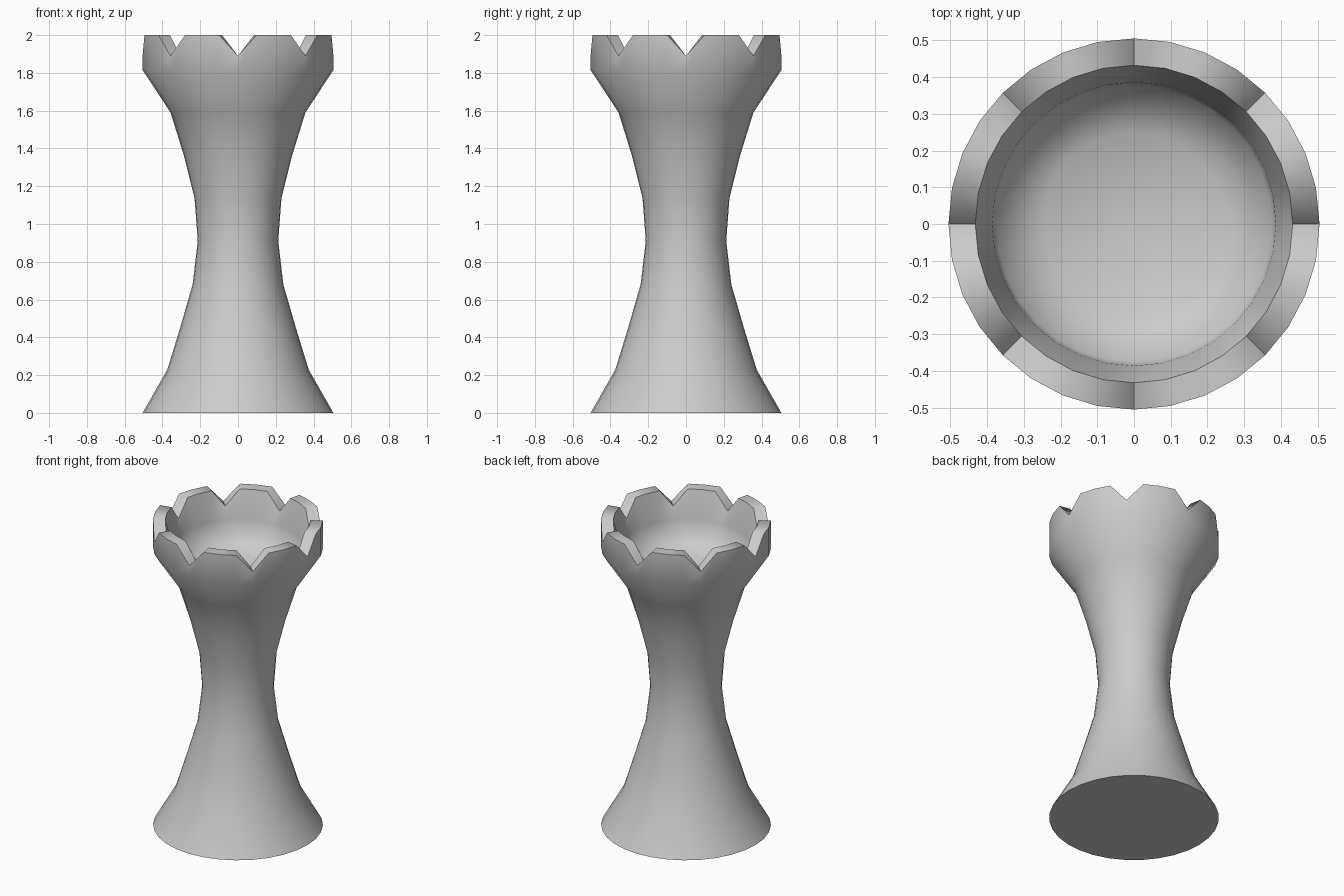
import bpy, bmesh, math

if "Cube" in bpy.data.objects:
    bpy.data.objects.remove(bpy.data.objects["Cube"])

SEG = 32          # sides of the turned body
NOTCH_EVERY = 4   # one V notch per four sides
NOTCH_Z = 1.89

# profile (radius, height): base, waist, flared head, rim, inner bowl
PROFILE = [
    (0.505, 0.0), (0.375, 0.227), (0.305, 0.455), (0.24, 0.68),
    (0.213, 0.91), (0.23, 1.136), (0.287, 1.364), (0.357, 1.59),
    (0.505, 1.815), (0.505, 2.0),
    (0.432, 2.0), (0.386, 1.82), (0.375, 1.72), (0.25, 1.65),
]
BOWL_CENTRE_Z = 1.63


def ring(bm, radius, z):
    verts = []
    for i in range(SEG):
        a = 2 * math.pi * i / SEG
        # rim points drop at each notch
        h = NOTCH_Z if z == 2.0 and i % NOTCH_EVERY == 0 else z
        verts.append(bm.verts.new((radius * math.cos(a), radius * math.sin(a), h)))
    return verts


def fan(bm, loop, z):
    c = bm.verts.new((0, 0, z))
    for i in range(SEG):
        bm.faces.new((loop[i], loop[(i + 1) % SEG], c))


bm = bmesh.new()
rings = [ring(bm, r, z) for r, z in PROFILE]

# turned walls
for lo, hi in zip(rings, rings[1:]):
    for i in range(SEG):
        j = (i + 1) % SEG
        bm.faces.new((lo[i], lo[j], hi[j], hi[i]))

# underside and bowl floor
fan(bm, rings[0], 0.0)
fan(bm, rings[-1], BOWL_CENTRE_Z)
bmesh.ops.recalc_face_normals(bm, faces=bm.faces[:])

mesh = bpy.data.meshes.new("castle_tower_piece")
bm.to_mesh(mesh)
bm.free()
tower = bpy.data.objects.new("castle_tower_piece", mesh)
bpy.context.collection.objects.link(tower)

# soft turned surface with crisp rim and base edges
bpy.context.view_layer.objects.active = tower
tower.select_set(True)
bpy.ops.object.shade_smooth_by_angle(angle=math.radians(60))
